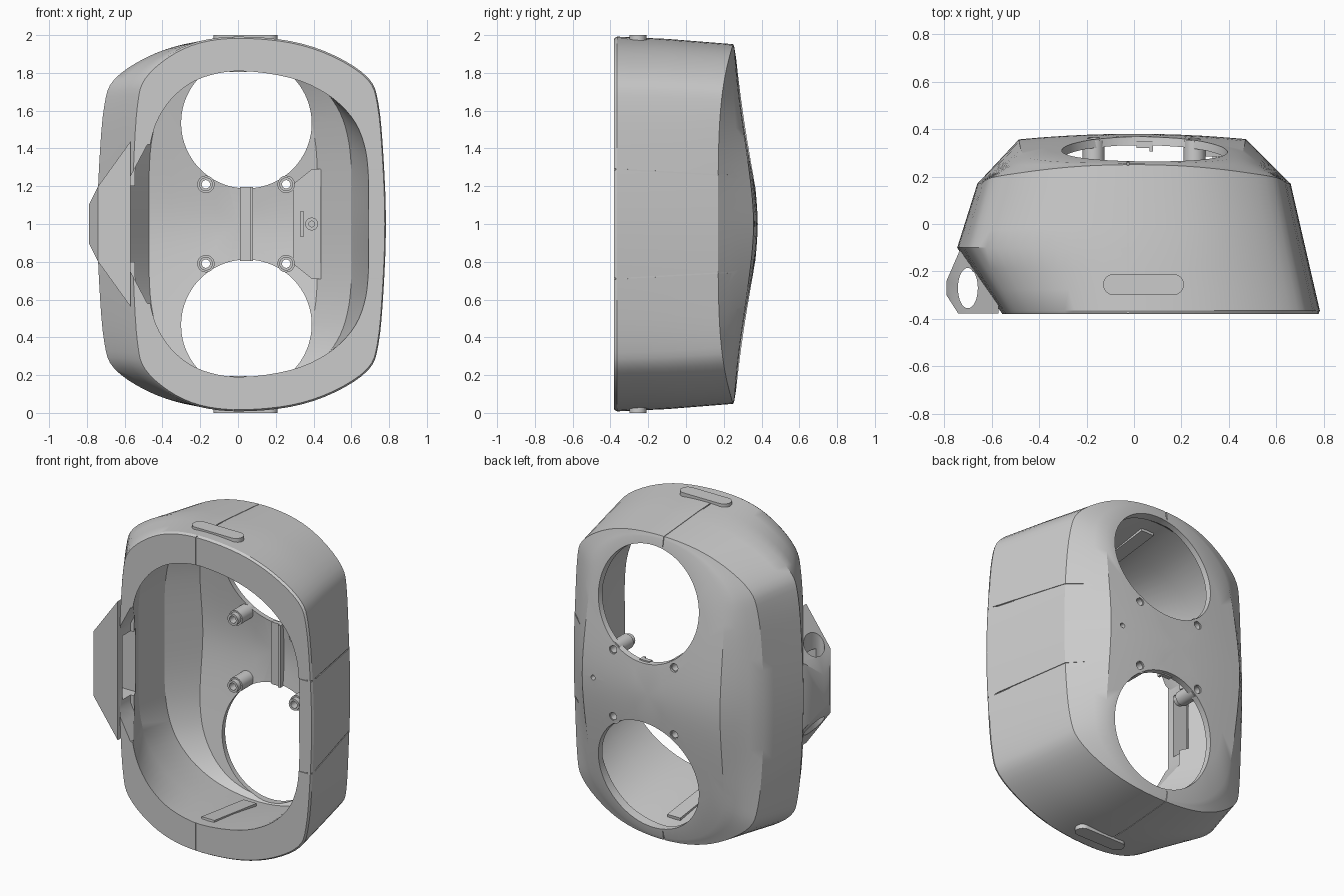
import bpy, bmesh, math
from mathutils import Vector, Matrix

if "Cube" in bpy.data.objects:
    bpy.data.objects.remove(bpy.data.objects["Cube"])

# quarter outlines (x factor, z factor) from the side to the top
BOXY = [(1, 0), (.985, .34), (.95, .64), (.88, .78), (.65, .9), (.36, .975), (0, 1)]
PANEL = [(1, 0), (.99, .33), (.965, .58), (.885, .75), (.67, .885), (.37, .968), (0, 1)]
ROUND = [(1, 0), (1, .32), (.965, .53), (.87, .70), (.68, .85), (.4, .955), (0, 1)]


def back_y(x, z):
    return .38 - .1 * x * x - .164 * (math.sqrt(z * z + .04) - .2)


def ring(q, xr, xl, zh, y_side=None, y_top=None, drop=0):
    """Closed smooth outline; without y values it lies on the curved back."""
    ctrl = q + [(-a, b) for a, b in q[-2::-1]]
    ctrl += [(a, -b) for a, b in ctrl[-2:0:-1]]
    n, pts = len(ctrl), []
    for i in range(n):
        p0, p1, p2, p3 = (Vector(ctrl[(i + k) % n]) for k in (-1, 0, 1, 2))
        for k in range(4):
            t = k / 4
            c = .5 * (2 * p1 + (p2 - p0) * t + (2 * p0 - 5 * p1 + 4 * p2 - p3) * t * t
                      + (3 * p1 - p0 - 3 * p2 + p3) * t ** 3)
            x, z = c.x * (xr if c.x > 0 else xl), c.y * zh
            y = back_y(x, z) - drop if y_side is None else y_side + (y_top - y_side) * c.y ** 4
            pts.append(Vector((x, y, z + 1)))
    return pts


def between(a, b, n):
    """Ring a followed by n rings on the way to b."""
    return [[p.lerp(q, i / (n + 1)) for p, q in zip(a, b)] for i in range(n + 1)]


def finish(name, bm):
    bmesh.ops.recalc_face_normals(bm, faces=bm.faces)
    me = bpy.data.meshes.new(name)
    bm.to_mesh(me)
    bm.free()
    ob = bpy.data.objects.new(name, me)
    bpy.context.collection.objects.link(ob)
    return ob


def smooth(ob, deg=28):
    bpy.ops.object.select_all(action='DESELECT')
    ob.select_set(True)
    bpy.context.view_layer.objects.active = ob
    bpy.ops.object.shade_smooth_by_angle(angle=math.radians(deg))


def loft(name, rings, start, end):
    bm = bmesh.new()
    rs = [[bm.verts.new(p) for p in r] for r in rings]
    n = len(rs[0])
    for a, b in zip(rs, rs[1:]):
        for i in range(n):
            bm.faces.new((a[i], a[(i + 1) % n], b[(i + 1) % n], b[i]))
    for r, c in ((rs[0], start), (rs[-1], end)):
        v = bm.verts.new(c)
        for i in range(n):
            bm.faces.new((r[i], r[(i + 1) % n], v))
    return finish(name, bm)


def prism(name, pts, lo, hi, axis='y'):
    """Extrude an outline: (x, z) along y, or (x, y) along z."""
    bm = bmesh.new()
    put = (lambda p, h: (p[0], h, p[1])) if axis == 'y' else (lambda p, h: (p[0], p[1], h))
    f = bm.faces.new([bm.verts.new(put(p, lo)) for p in pts])
    top = bmesh.ops.extrude_face_region(bm, geom=[f])['geom']
    d = Vector((0, hi - lo, 0)) if axis == 'y' else Vector((0, 0, hi - lo))
    bmesh.ops.translate(bm, vec=d, verts=[v for v in top if isinstance(v, bmesh.types.BMVert)])
    return finish(name, bm)


def box(name, x0, x1, y0, y1, z0, z1):
    return prism(name, [(x0, z0), (x1, z0), (x1, z1), (x0, z1)], y0, y1)


def cone_y(name, x, z, r0, r1, y0, y1, seg=32):
    bm = bmesh.new()
    bmesh.ops.create_cone(bm, cap_ends=True, segments=seg, radius1=r0, radius2=r1, depth=y1 - y0,
                          matrix=Matrix.Translation((x, (y0 + y1) / 2, z)) @ Matrix.Rotation(-math.pi / 2, 4, 'X'))
    return finish(name, bm)


def bar(name, p, q, w):
    """Square bar between two points."""
    p, q = Vector(p), Vector(q)
    m = Matrix.Translation((p + q) / 2) @ (q - p).to_track_quat('Z', 'Y').to_matrix().to_4x4()
    bm = bmesh.new()
    bmesh.ops.create_cube(bm, size=1, matrix=m @ Matrix.Diagonal((*w, (q - p).length, 1)))
    return finish(name, bm)


def boolean(ob, cutter, op='DIFFERENCE', keep=False):
    m = ob.modifiers.new('cut', 'BOOLEAN')
    m.operation, m.object, m.solver = op, cutter, 'EXACT'
    bpy.context.view_layer.objects.active = ob
    bpy.ops.object.modifier_apply(modifier=m.name)
    if not keep:
        bpy.data.objects.remove(cutter)


def ellipse(cx, cy, rx, ry, n=32):
    return [(cx + rx * math.cos(i * math.tau / n), cy + ry * math.sin(i * math.tau / n)) for i in range(n)]


# hollow shell: back panel, flared sides, front rim, inner walls
outer_back = [ring(PANEL, .47 * s, .485 * s, .935 * s) for s in (.2, .4, .6, .8)]
inner_back = [ring(ROUND, .42 * s, .47 * s, .87 * s, drop=.035) for s in (1, .75, .5, .25)]
edge = ring(PANEL, .47, .485, .935)
shoulder = ring(BOXY, .66, .66, .952, .17, .25)
widest = ring(BOXY, .722, .745, .98, -.1, -.1)
lip = ring(BOXY, .783, .57, .992, -.365, -.365)
sides = between(edge, shoulder, 2) + between(shoulder, widest, 3) + between(widest, lip, 2)
sides += [lip, ring(BOXY, .777, .56, .983, -.38, -.38),
          ring(ROUND, .69, .48, .81, -.38, -.38),
          ring(ROUND, .65, .62, .84, -.1, -.1),
          ring(ROUND, .60, .60, .89, .13, .2)]
shell = loft('shell', outer_back + sides + inner_back, (0, .38, 1), (0, .345, 1))

# two large round openings and the screw holes in the back
POSTS = [(x, z) for x in (-.17, .255) for z in (.79, 1.21)]
for z in (.46, 1.54):
    boolean(shell, cone_y('cutter', .045, z, .335, .36, .16, .42, 96))
for x, z in POSTS:
    boolean(shell, cone_y('cutter', x, z, .026, .026, .2, .5))
boolean(shell, cone_y('cutter', .39, 1, .015, .015, .2, .5))

# side notch behind the bracket
boolean(shell, prism('cutter', [(-.57, .75), (-.57, 1.25), (-.48, 1.42), (-.3, 1.42), (-.3, .58), (-.48, .58)], -.5, -.25))

# fine seam grooves
for s in (-1, 1):
    paths = [[(-.025, -.38, .81), (-.025, -.38, .985), (-.025, -.1, .98), (-.025, .25, .952), (-.025, .262, .89)],
             [(.69, -.38, .29), (.772, -.375, .29), (.713, -.1, .275), (.653, .17, .26), (.465, .35, .25)]]
    for path in paths:
        for a, b in zip(path, path[1:]):
            a, b = (Vector((p[0], p[1], 1 + s * p[2])) for p in (a, b))
            boolean(shell, bar('cutter', a, b, (.007, .007)))

# side bracket: front outline crossed with top outline, with a cable tunnel
bracket = prism('side_bracket', [(-.5, .53), (-.56, .55), (-.74, .8), (-.79, .9), (-.79, 1.1), (-.74, 1.2),
                                 (-.56, 1.45), (-.5, 1.47)], -.378, 0)
boolean(bracket, prism('cutter', [(-.57, -.378), (-.74, -.378), (-.79, -.3), (-.79, -.24), (-.725, -.09),
                                  (-.66, -.09), (-.57, -.25)], .4, 1.6, 'z'), 'INTERSECT')
tunnel = prism('cutter', ellipse(-.7, -.27, .042, .085), .4, 1.6, 'z')
pocket = box('cutter', -.74, -.45, -.33, -.2, .8, 1.2)
boolean(bracket, tunnel)
boolean(bracket, pocket, keep=True)
boolean(shell, pocket)
smooth(bracket)
smooth(shell)

# screw posts
for x, z in POSTS:
    for name, r, y0 in (('screw_post', .036, .19), ('post_collar', .046, .22)):
        post = cone_y(name, x, z, r, r, y0, .352)
        boolean(post, cone_y('cutter', x, z, .022, .022, .1, .5))
        smooth(post)

# inner access plate with boss and slot rib
plate = prism('access_plate', [(.29, .79), (.39, .71), (.44, .71), (.44, 1.29), (.39, 1.29), (.29, 1.21)], .285, .325)
boss = cone_y('plate_boss', .39, 1, .034, .034, .25, .32)
boolean(boss, cone_y('cutter', .39, 1, .015, .015, .2, .5))
smooth(boss)
box('plate_rib', .33, .348, .265, .32, .93, 1.07)

# seam overlap strips inside the shell
box('back_strip', .01, .065, .32, .348, .805, 1.195)
box('back_strip_lip', .065, .08, .305, .348, .805, 1.195)
for s in (-1, 1):
    bar('wall_strip', (.0, -.3, 1 + s * .815), (.0, .12, 1 + s * .868), (.09, .02))

# flat rounded pads on top and bottom
for z0, z1 in ((0, .04), (1.96, 2)):
    pts = [(.165 + .045 * math.cos(a), -.255 + .045 * math.sin(a)) for a in
           [-math.pi / 2 + i * math.pi / 12 for i in range(13)]]
    pts += [(.08 - x, -.51 - y) for x, y in pts]
    smooth(prism('end_pad', pts, z0, z1, 'z'))
